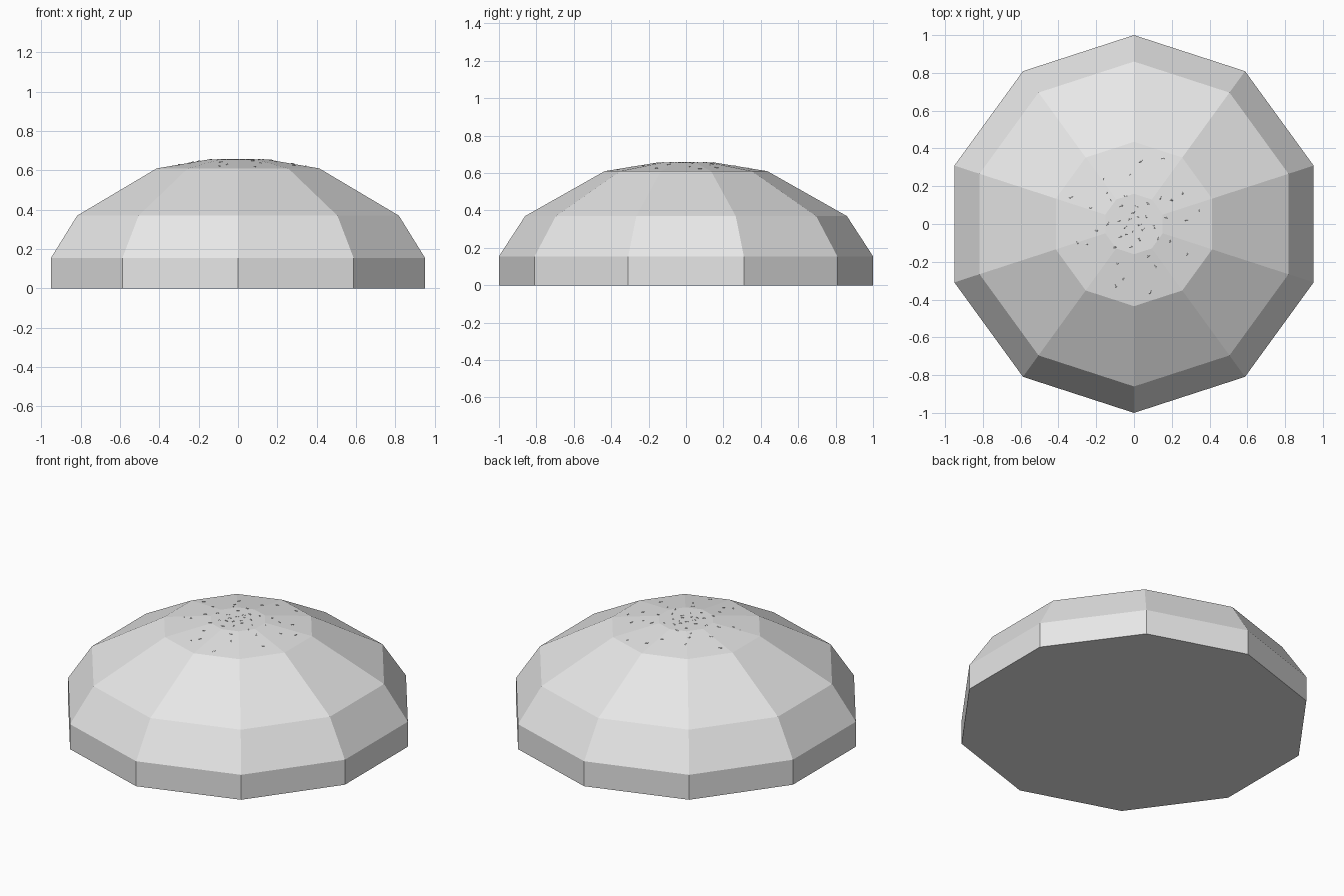
import bpy, bmesh, math, random
from mathutils import Matrix, Vector

cube = bpy.data.objects.get("Cube")
if cube:
    bpy.data.objects.remove(cube, do_unlink=True)

SIDES = 10
# Radius and height of each ring, bottom to top
PROFILE = [(1.0, 0.0), (1.0, 0.155), (0.86, 0.37), (0.435, 0.61), (0.16, 0.655)]

mat = bpy.data.materials.new("light grey")
mat.use_nodes = True
grey = (0.8, 0.8, 0.8, 1)
mat.diffuse_color = grey
mat.node_tree.nodes["Principled BSDF"].inputs["Base Color"].default_value = grey


def add_object(name, bm):
    mesh = bpy.data.meshes.new(name)
    bmesh.ops.recalc_face_normals(bm, faces=bm.faces)
    bm.to_mesh(mesh)
    bm.free()
    mesh.materials.append(mat)
    obj = bpy.data.objects.new(name, mesh)
    bpy.context.collection.objects.link(obj)
    return obj


# Faceted dome with a straight rim and a flat base
bm = bmesh.new()
rings = []
for r, z in PROFILE:
    angles = [math.pi / 2 + math.tau * i / SIDES for i in range(SIDES)]
    rings.append([bm.verts.new((r * math.cos(a), r * math.sin(a), z)) for a in angles])
for low, high in zip(rings, rings[1:]):
    for i in range(SIDES):
        j = (i + 1) % SIDES
        bm.faces.new((low[i], low[j], high[j], high[i]))
bm.faces.new(rings[0][::-1])
bm.faces.new(rings[-1])
dome = add_object("bun_dome", bm)
bpy.context.view_layer.update()

# Tiny seeds half sunk into the crown
random.seed(4)
bm = bmesh.new()
for i in range(46):
    r = 0.03 + 0.36 * (i / 46) ** 1.2
    a = i * 2.4 + random.uniform(-0.3, 0.3)
    x, y = r * math.cos(a), r * math.sin(a)
    hit, point, normal, _ = dome.ray_cast(Vector((x, y, 2)), Vector((0, 0, -1)))
    tilt = normal.to_track_quat("Z", "Y").to_matrix().to_4x4()
    turn = Matrix.Rotation(random.uniform(0, math.pi), 4, "Z")
    size = Matrix.Diagonal((0.012, 0.005, 0.004, 1))
    bmesh.ops.create_icosphere(bm, subdivisions=1, radius=1,
                               matrix=Matrix.Translation(point) @ tilt @ turn @ size)
add_object("seeds", bm)
